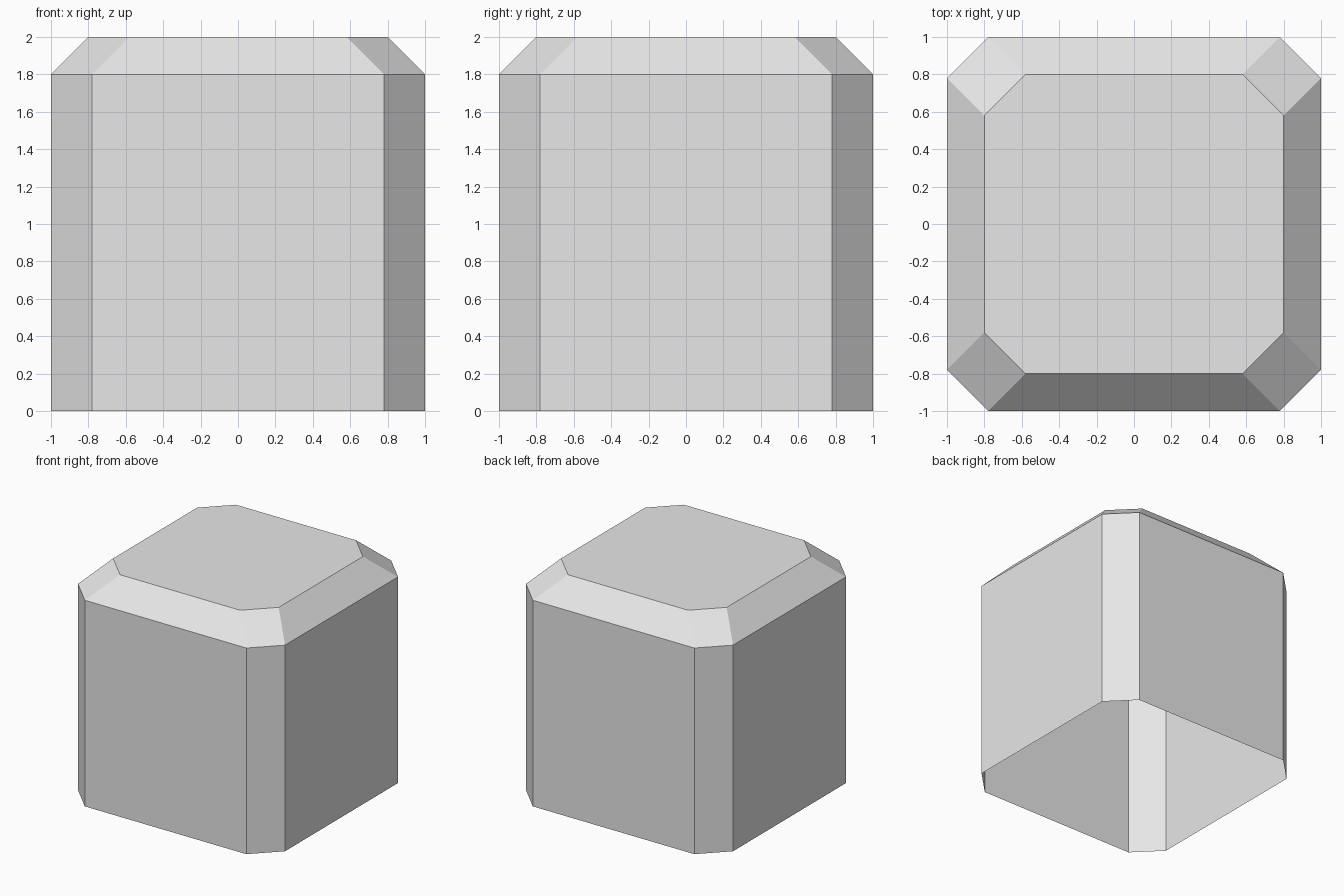
import bpy
import bmesh

cube = bpy.data.objects.get("Cube")
if cube:
    bpy.data.objects.remove(cube, do_unlink=True)

HALF = 1.0      # half width of the body
FLAT = 0.78     # half width of each flat side
BEVEL = 0.2     # inset and height of the sloped top rim
HEIGHT = 2.0

grey = bpy.data.materials.new("light_grey")
grey.use_nodes = True
colour = (0.8, 0.8, 0.8, 1)
grey.diffuse_color = colour
grey.node_tree.nodes["Principled BSDF"].inputs["Base Color"].default_value = colour


def octagon(bm, inset, z):
    """Ring of a square with cut corners, counter-clockwise from above."""
    a, b = HALF - inset, FLAT - inset
    ring = []
    x, y = a, -b
    for _ in range(4):
        ring += [bm.verts.new((x, y, z)), bm.verts.new((x, -y, z) if abs(x) == a else (-x, y, z))]
        x, y = -y, x
    return ring


# Shell with an open underside: walls, sloped rim and flat lid
bm = bmesh.new()
rings = [octagon(bm, 0, 0), octagon(bm, 0, HEIGHT - BEVEL), octagon(bm, BEVEL, HEIGHT)]
for low, high in zip(rings, rings[1:]):
    for i in range(8):
        j = (i + 1) % 8
        bm.faces.new((low[i], low[j], high[j], high[i]))
bm.faces.new(rings[-1])

mesh = bpy.data.meshes.new("block_shell")
bm.to_mesh(mesh)
bm.free()
mesh.materials.append(grey)
shell = bpy.data.objects.new("block_shell", mesh)
bpy.context.collection.objects.link(shell)
